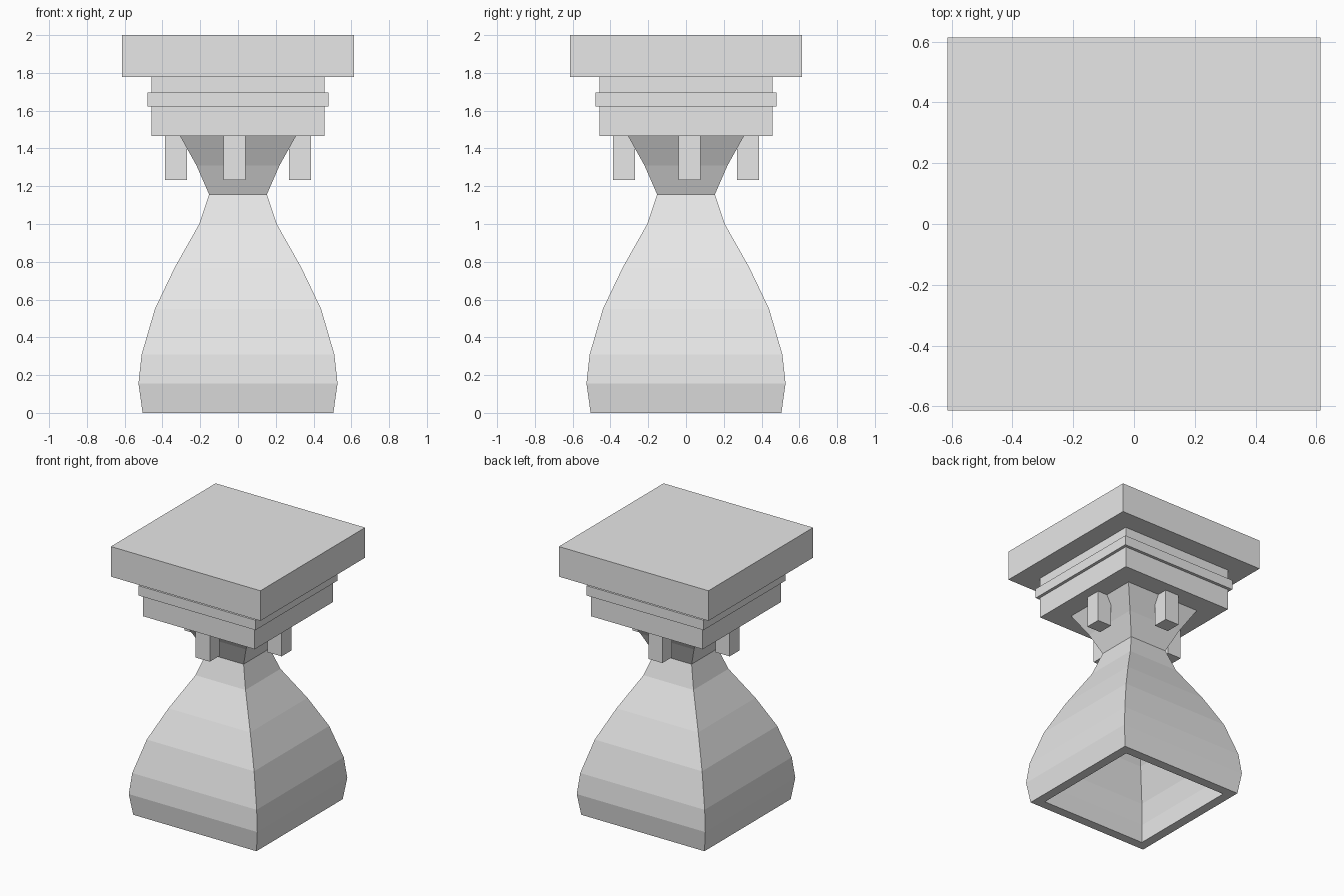
import bpy
import bmesh
from mathutils import Matrix, Vector

cube = bpy.data.objects.get("Cube")
if cube:
    bpy.data.objects.remove(cube, do_unlink=True)

# One stone-grey material
grey = bpy.data.materials.new("light_grey")
grey.use_nodes = True
GREY = (0.8, 0.8, 0.8, 1.0)
grey.diffuse_color = GREY
grey.node_tree.nodes["Principled BSDF"].inputs["Base Color"].default_value = GREY


def finish(name, bm):
    bmesh.ops.recalc_face_normals(bm, faces=bm.faces)
    mesh = bpy.data.meshes.new(name)
    bm.to_mesh(mesh)
    bm.free()
    mesh.materials.append(grey)
    obj = bpy.data.objects.new(name, mesh)
    bpy.context.collection.objects.link(obj)
    return obj


def box(name, center, size):
    bm = bmesh.new()
    matrix = Matrix.Translation(center) @ Matrix.Diagonal((*size, 1.0))
    bmesh.ops.create_cube(bm, size=1.0, matrix=matrix)
    return finish(name, bm)


def slab(name, half, low, high):
    return box(name, (0, 0, (low + high) / 2), (2 * half, 2 * half, high - low))


def square_loft(name, profile):
    """Closed loop of square rings from (half width, height) pairs."""
    bm = bmesh.new()
    corners = ((-1, -1), (1, -1), (1, 1), (-1, 1))
    rings = [[bm.verts.new((sx * r, sy * r, z)) for sx, sy in corners]
             for r, z in profile]
    for low, high in zip(rings, rings[1:] + rings[:1]):
        for i in range(4):
            j = (i + 1) % 4
            bm.faces.new((low[i], low[j], high[j], high[i]))
    return finish(name, bm)


# Hollow square bell with a pinched neck, open at the bottom
outer = [(0.505, 0), (0.527, 0.156), (0.51, 0.31), (0.44, 0.55), (0.335, 0.77),
         (0.205, 1.0), (0.153, 1.157), (0.22, 1.31), (0.307, 1.466)]
WALL = 0.07
inner = [(r - WALL, z) for r, z in reversed(outer)]
square_loft("hollow_bell_body", outer + inner)

# Stepped square cap
slab("lower_block", 0.458, 1.466, 1.622)
slab("trim_band", 0.48, 1.622, 1.695)
slab("upper_block", 0.458, 1.695, 1.777)
slab("top_plate", 0.613, 1.777, 2.0)

# Four hanging pegs under the cap, each slightly off centre
pegs = {"front_peg": (-0.019, -0.328), "back_peg": (-0.019, 0.328),
        "left_peg": (0.328, 0.018), "right_peg": (-0.328, -0.018)}
for name, (x, y) in pegs.items():
    box(name, Vector((x, y, 1.35)), (0.115, 0.115, 0.232))
